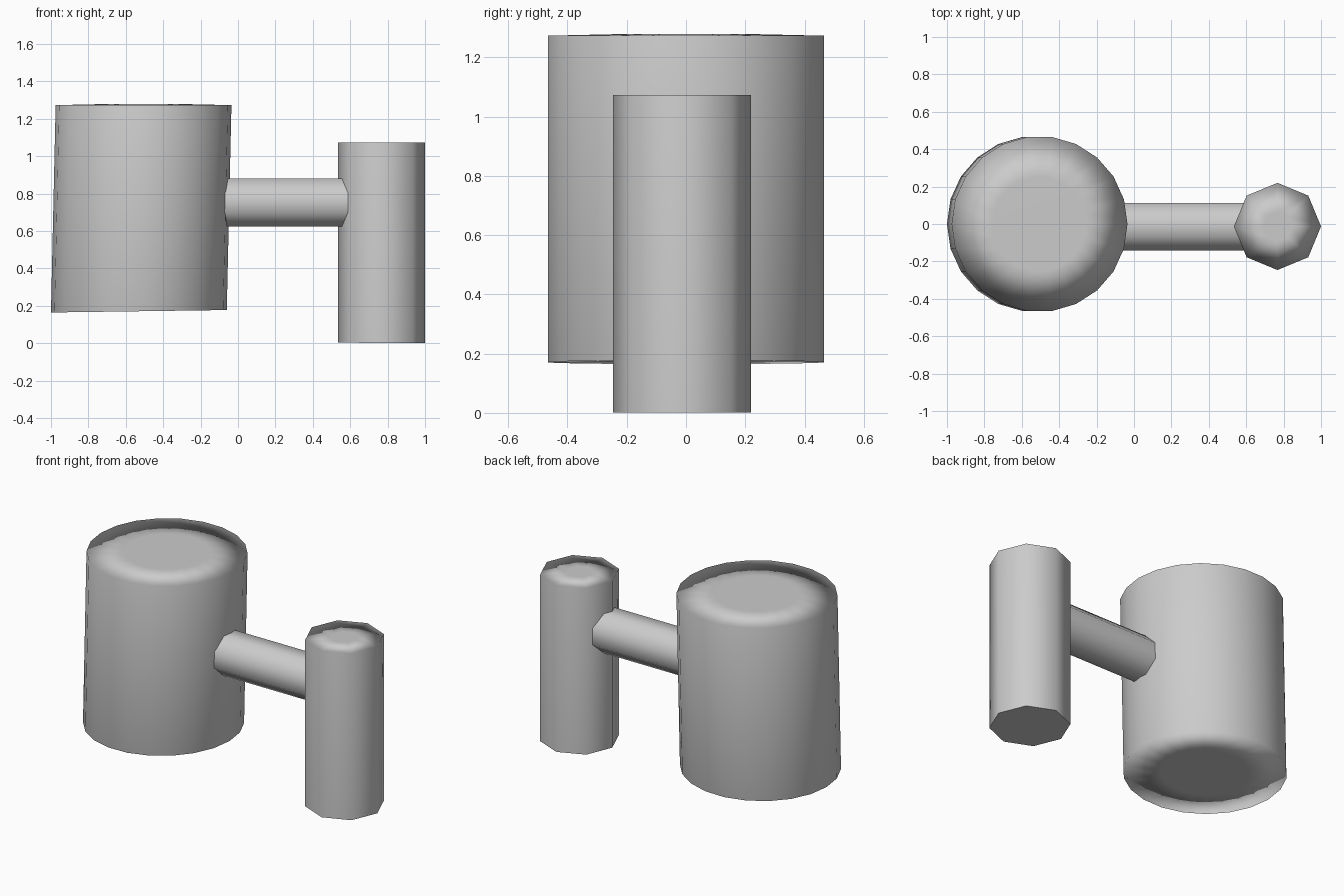
import bpy, bmesh
from math import cos, sin, tau, pi
from mathutils import Vector

if "Cube" in bpy.data.objects:
    bpy.data.objects.remove(bpy.data.objects["Cube"])


def make_object(name, bm, weighted=True):
    bmesh.ops.recalc_face_normals(bm, faces=bm.faces)
    mesh = bpy.data.meshes.new(name)
    bm.to_mesh(mesh)
    bm.free()
    obj = bpy.data.objects.new(name, mesh)
    bpy.context.collection.objects.link(obj)
    if weighted:
        # long walls dominate the rim normals, so caps shade softly
        mod = obj.modifiers.new("soft_normals", 'WEIGHTED_NORMAL')
        mod.mode = 'FACE_AREA'
        mod.keep_sharp = True
    return obj


def loft(name, sides, rings, point, sharp_start=False, sharp_end=False):
    """Skin a list of rings into a closed, smooth-shaded solid."""
    bm = bmesh.new()
    loops = [[bm.verts.new(point(ring, tau * i / sides)) for i in range(sides)]
             for ring in rings]
    for a, b in zip(loops, loops[1:]):
        for i in range(sides):
            j = (i + 1) % sides
            bm.faces.new((a[i], a[j], b[j], b[i])).smooth = True
    for loop, sharp in ((loops[0], sharp_start), (loops[-1], sharp_end)):
        cap = bm.faces.new(loop)
        cap.smooth = not sharp
        for e in cap.edges:
            e.smooth = not sharp
    return make_object(name, bm)


def upright(ring, a):
    x, y, z, r, tilt = ring
    return Vector((x + r * cos(a), y + r * sin(a), z + tilt * r * cos(a)))


def sideways(ring, a):
    x, y, z, r = ring
    a += pi / 8
    return Vector((x, y + r * cos(a), z + r * sin(a)))


# large drum, leaning slightly, with inset caps
loft("large_drum", 22, [
    (-0.53, 0, 0.171, 0.25, 0.014),
    (-0.53, 0, 0.171, 0.47, 0.014),
    (-0.505, 0, 1.273, 0.47, 0),
    (-0.505, 0, 1.278, 0.25, 0),
], upright)

# small eight-sided post with a crisp flat base
loft("small_post", 8, [
    (0.767, -0.013, 0.002, 0.233, -0.005),
    (0.767, -0.013, 1.073, 0.233, 0),
    (0.767, -0.013, 1.073, 0.08, 0),
], upright, sharp_start=True)

# eight-sided bar joining the two
loft("connecting_bar", 8, [
    (-0.10, -0.014, 0.752, 0.138),
    (0.62, -0.014, 0.752, 0.138),
], sideways, True, True)
